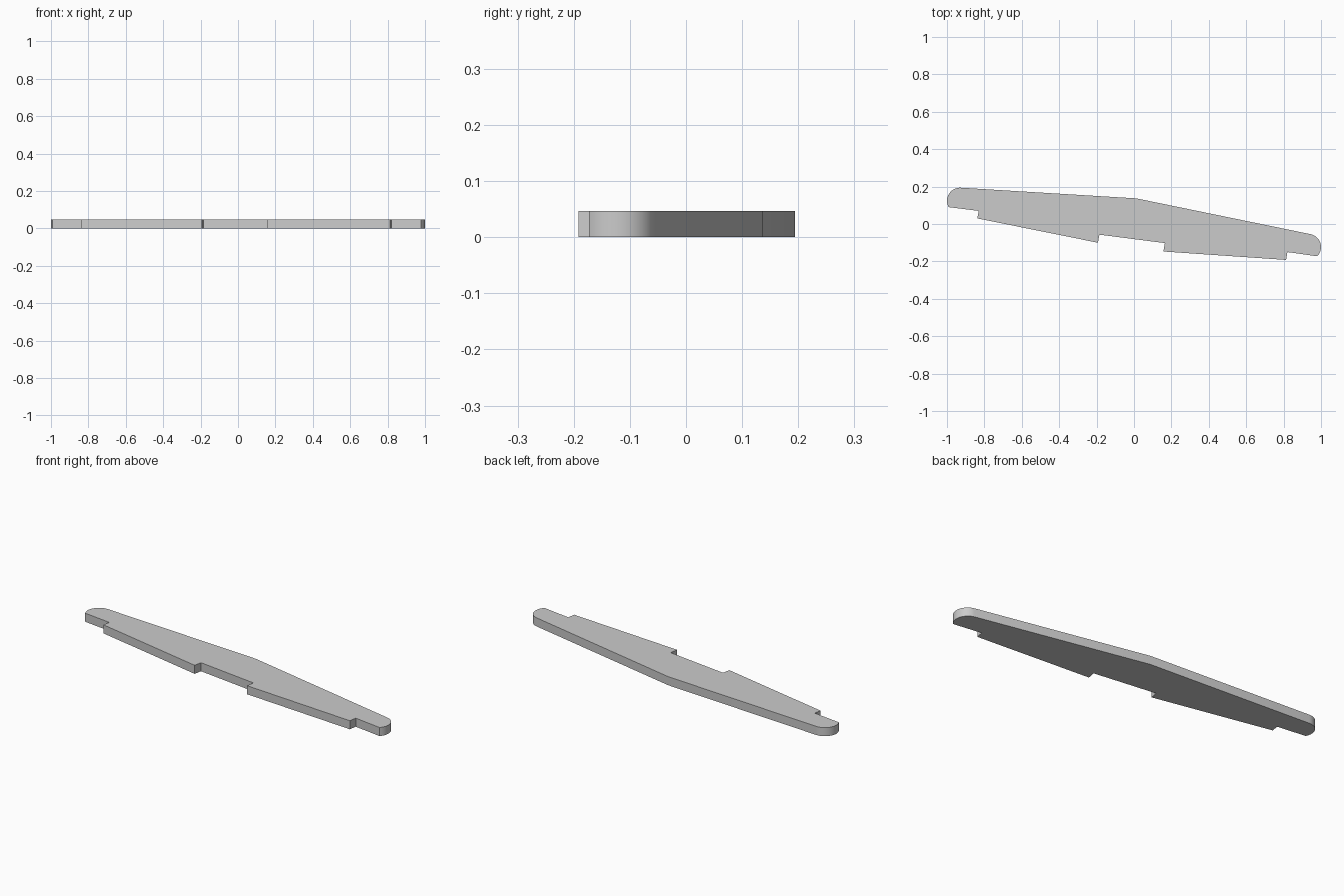
import bpy, bmesh, math

cube = bpy.data.objects.get("Cube")
if cube:
    bpy.data.objects.remove(cube, do_unlink=True)

THICKNESS = 0.047


def arc(cx, cy, radius, start, end, steps=16):
    """Points along a circular arc, angles in degrees."""
    angles = [math.radians(start + (end - start) * i / steps) for i in range(steps + 1)]
    return [(cx + radius * math.cos(a), cy + radius * math.sin(a)) for a in angles]


# Plain grey material
grey = bpy.data.materials.new("plain grey")
grey.use_nodes = True
colour = (0.6, 0.6, 0.6, 1)
grey.diffuse_color = colour
grey.node_tree.nodes["Principled BSDF"].inputs["Base Color"].default_value = colour

# Outline: stepped front edge, rounded right tip, back ridge, rounded left tip
front_edge = [(-0.83, 0.07), (-0.838, 0.03), (-0.193, -0.10), (-0.185, -0.057),
              (0.165, -0.102), (0.157, -0.147), (0.813, -0.192), (0.82, -0.15)]
outline = (front_edge
           + arc(0.93, -0.123, 0.07, -45, 79)
           + [(0.012, 0.137)]
           + arc(-0.93, 0.124, 0.07, 86.5, 209))

# Flat plate extruded from the outline
bm = bmesh.new()
base = bm.faces.new([bm.verts.new((x, y, 0)) for x, y in outline])
top = bmesh.ops.extrude_face_region(bm, geom=[base], use_keep_orig=True)
bmesh.ops.translate(bm, vec=(0, 0, THICKNESS),
                    verts=[v for v in top["geom"] if isinstance(v, bmesh.types.BMVert)])
bmesh.ops.recalc_face_normals(bm, faces=bm.faces)
mesh = bpy.data.meshes.new("stepped_plate")
bm.to_mesh(mesh)
bm.free()
mesh.materials.append(grey)
plate = bpy.data.objects.new("stepped_plate", mesh)
bpy.context.collection.objects.link(plate)

# Smooth tips, sharp steps and rims
bpy.context.view_layer.objects.active = plate
plate.select_set(True)
bpy.ops.object.shade_smooth_by_angle(angle=math.radians(10))
